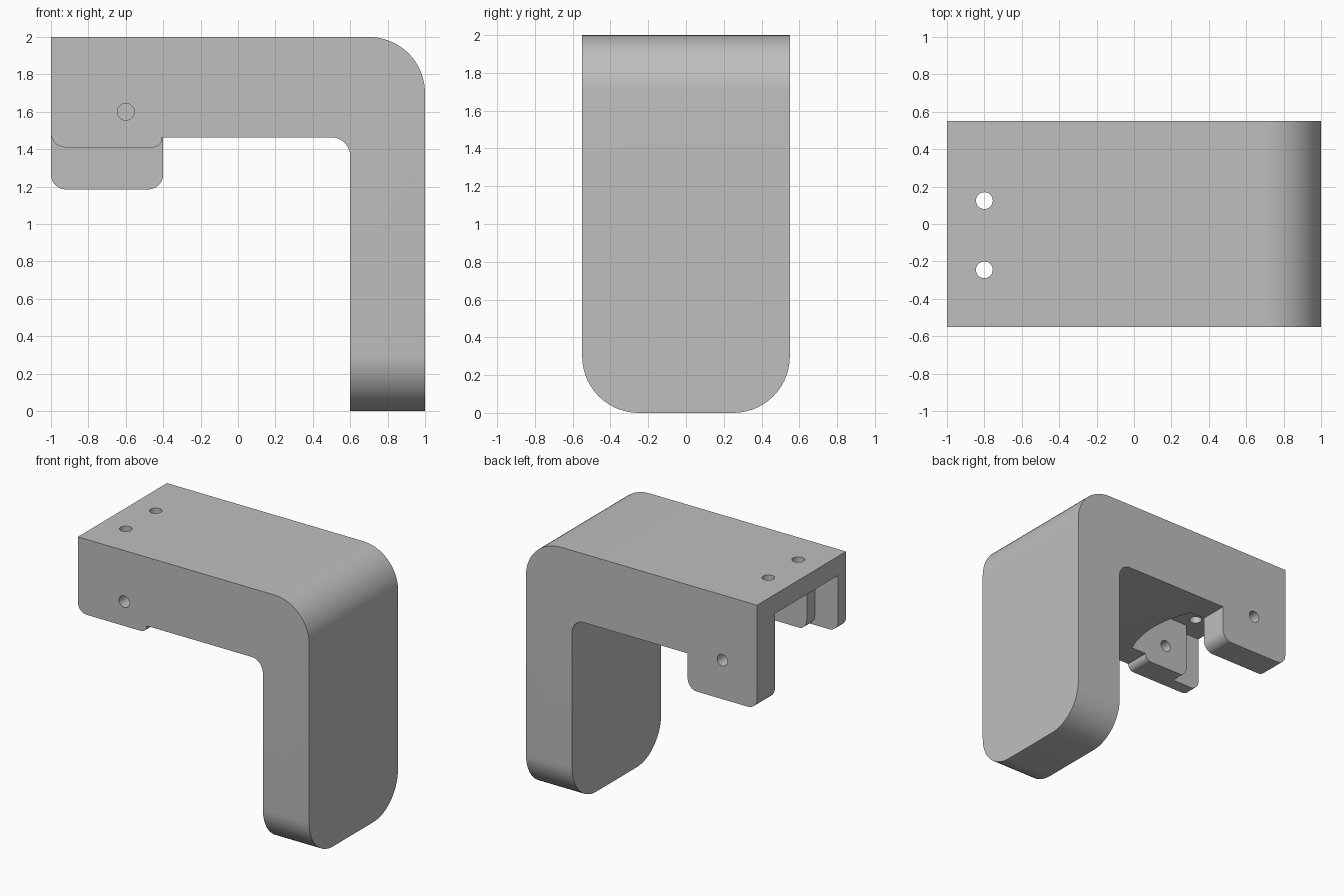
import bpy, bmesh, math
from mathutils import Vector

cube = bpy.data.objects.get("Cube")
if cube:
    bpy.data.objects.remove(cube)

grey = bpy.data.materials.new("plain_grey")
grey.use_nodes = True
colour = (0.52, 0.52, 0.52, 1)
grey.diffuse_color = colour
grey.node_tree.nodes["Principled BSDF"].inputs["Base Color"].default_value = colour


def rounded(corners, steps=14):
    """Outline from corners (a, b[, radius]); a radius fillets that corner."""
    out = []
    for i, c in enumerate(corners):
        p = Vector(c[:2])
        if len(c) < 3:
            out.append(p)
            continue
        u = (Vector(corners[i - 1][:2]) - p).normalized()
        v = (Vector(corners[(i + 1) % len(corners)][:2]) - p).normalized()
        half = u.angle(v) / 2
        mid = p + (u + v).normalized() * c[2] / math.sin(half)
        reach = c[2] / math.tan(half)
        a, b = p + u * reach - mid, p + v * reach - mid
        sweep = math.pi - 2 * half
        for k in range(steps + 1):
            t = k / steps
            arc = a * math.sin((1 - t) * sweep) + b * math.sin(t * sweep)
            out.append(mid + arc / math.sin(sweep))
    return out


def prism(name, outline, axis, lo, hi):
    """Extrude a 2D outline along one axis."""
    place = {"x": lambda p, d: (d, p[0], p[1]),
             "y": lambda p, d: (p[0], d, p[1]),
             "z": lambda p, d: (p[0], p[1], d)}[axis]
    bm = bmesh.new()
    low = [bm.verts.new(place(p, lo)) for p in outline]
    high = [bm.verts.new(place(p, hi)) for p in outline]
    bm.faces.new(low)
    bm.faces.new(high)
    for i in range(len(low)):
        bm.faces.new((low[i - 1], low[i], high[i], high[i - 1]))
    bmesh.ops.recalc_face_normals(bm, faces=bm.faces)
    mesh = bpy.data.meshes.new(name)
    bm.to_mesh(mesh)
    bm.free()
    mesh.materials.append(grey)
    obj = bpy.data.objects.new(name, mesh)
    bpy.context.collection.objects.link(obj)
    return obj


def circle(a, b, r, n=32):
    return [(a + r * math.cos(k * math.tau / n), b + r * math.sin(k * math.tau / n))
            for k in range(n)]


def combine(target, tool, operation="DIFFERENCE"):
    tool.hide_render = True
    mod = target.modifiers.new(tool.name, "BOOLEAN")
    mod.operation, mod.solver, mod.object = operation, "EXACT", tool
    bpy.context.view_layer.objects.active = target
    bpy.ops.object.modifier_apply(modifier=mod.name)
    bpy.data.objects.remove(tool)


# Angled arm with a deep block under its free end
bracket = prism("bracket", rounded([
    (-1, 2), (1, 2, 0.3), (1, -0.1), (0.6, -0.1), (0.6, 1.463, 0.1),
    (-0.4, 1.463), (-0.4, 1.185, 0.08), (-1, 1.185, 0.08)]), "y", -0.7, 0.7)

# Width and rounded foot
combine(bracket, prism("foot_outline", rounded([
    (-0.55, 2.2), (-0.55, 0, 0.3), (0.55, 0, 0.3), (0.55, 2.2)]), "x", -1.3, 1.3), "INTERSECT")

# Shorter front ear
combine(bracket, prism("front_ear_trim", rounded([
    (-1.2, 1.1), (-0.3, 1.1), (-0.3, 1.462), (-0.405, 1.462), (-0.41, 1.41, 0.05),
    (-1.001, 1.41, 0.08), (-1.001, 1.5), (-1.2, 1.5)]), "y", -0.8, 0))

# Pocket between the ears, closed by an arc centred on the free end
centre, radius = -0.01, 0.8
start, end = math.asin((-0.35 - centre) / radius), math.asin((0.33 - centre) / radius)
arc = [(-1 + radius * math.cos(t), centre + radius * math.sin(t))
       for t in (start + (end - start) * k / 24 for k in range(25))]
combine(bracket, prism("pocket", [(-1.2, -0.35)] + arc + [(-1.2, 0.33)], "z", 1, 1.85))

# Recess at the end of the front ear, leaving a thicker boss around its hole
combine(bracket, prism("ear_recess", rounded([
    (-1.2, 1.85), (-0.8, 1.85), (-0.8, 1.405, 0.08), (-0.6, 1.405),
    (-0.6, 1.2), (-1.2, 1.2)]), "y", -0.45, -0.2))

# Screw holes: one through each ear, two through the top
combine(bracket, prism("front_hole", circle(-0.6, 1.6, 0.045), "y", -0.7, -0.1))
combine(bracket, prism("back_hole", circle(-0.7, 1.49, 0.045), "y", 0.1, 0.7))
for y in (-0.245, 0.125):
    combine(bracket, prism("top_hole", circle(-0.8, y, 0.045), "z", 1.7, 2.2))

bpy.ops.object.select_all(action="DESELECT")
bracket.select_set(True)
bpy.context.view_layer.objects.active = bracket
bpy.ops.object.shade_smooth_by_angle(angle=math.radians(30))
